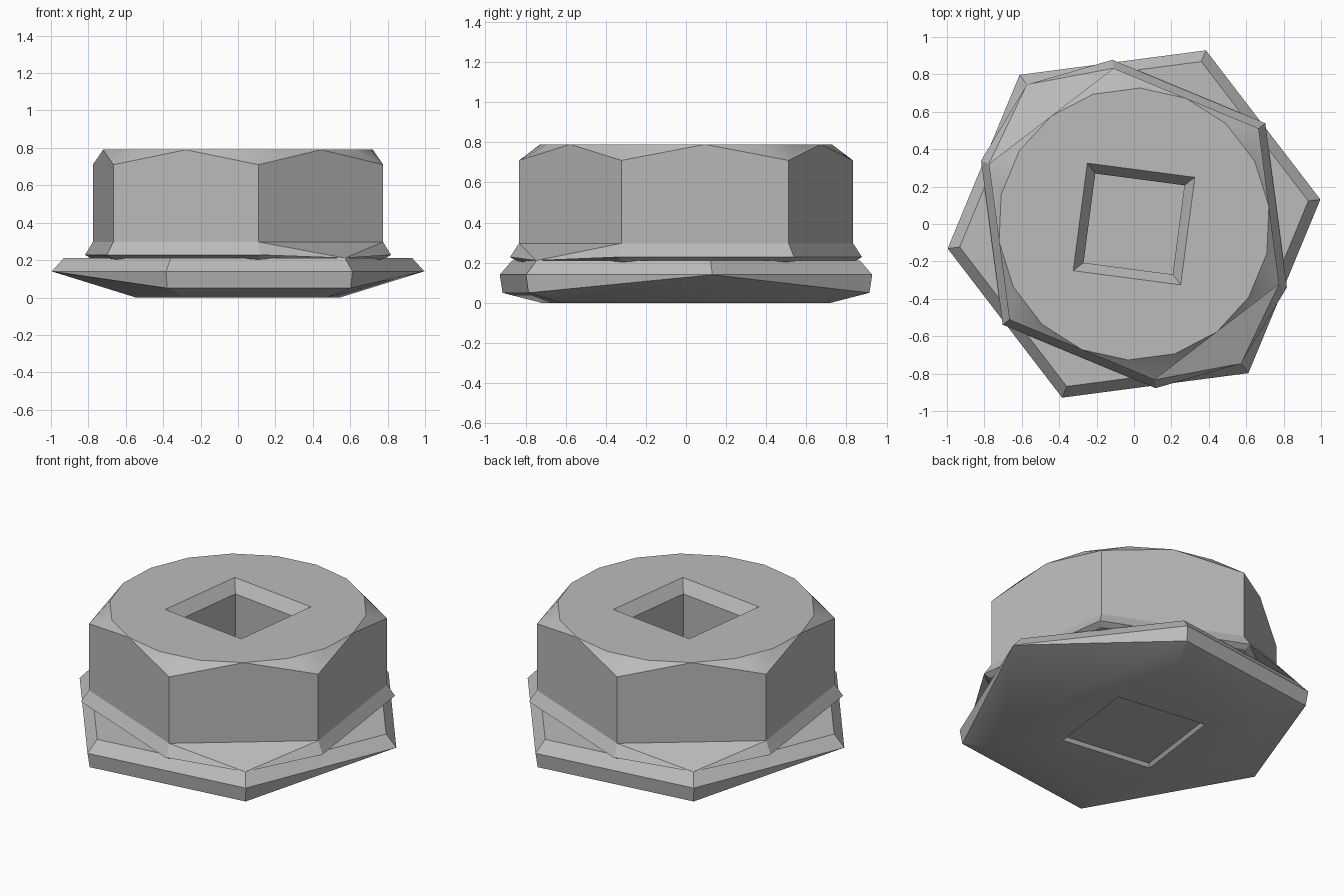
import bpy, bmesh
from math import sin, cos, radians

cube = bpy.data.objects.get("Cube")
if cube:
    bpy.data.objects.remove(cube)

steel = bpy.data.materials.new("grey_steel")
steel.use_nodes = True
GREY = (0.5, 0.5, 0.5, 1)
steel.diffuse_color = GREY
steel.node_tree.nodes["Principled BSDF"].inputs["Base Color"].default_value = GREY

HEX = 37.5       # turn of the nut corners and the square socket
FLANGE = 7.5     # turn of the flange corners


def ring(bm, sides, r, z, turn):
    """Ring of verts; r and z may be functions of the corner index."""
    out = []
    for i in range(sides):
        a = radians(turn + 360 * i / sides)
        ri = r(i) if callable(r) else r
        zi = z(i) if callable(z) else z
        out.append(bm.verts.new((ri * cos(a), ri * sin(a), zi)))
    return out


def skin(bm, rings):
    for lo, hi in zip(rings, rings[1:]):
        n = len(lo)
        for i in range(n):
            j = (i + 1) % n
            bm.faces.new((lo[i], lo[j], hi[j], hi[i]))


def fill_between(bm, outer, inner):
    edges = []
    for loop in (outer, inner):
        for a, b in zip(loop, loop[1:] + loop[:1]):
            edges.append(bm.edges.get((a, b)) or bm.edges.new((a, b)))
    bmesh.ops.triangle_fill(bm, use_beauty=True, edges=edges)


def finish(bm, name):
    bmesh.ops.remove_doubles(bm, verts=bm.verts, dist=0.0005)
    bmesh.ops.recalc_face_normals(bm, faces=bm.faces)
    mesh = bpy.data.meshes.new(name)
    bm.to_mesh(mesh)
    bm.free()
    mesh.materials.append(steel)
    ob = bpy.data.objects.new(name, mesh)
    bpy.context.collection.objects.link(ob)
    bpy.ops.object.select_all(action='DESELECT')
    ob.select_set(True)
    bpy.context.view_layer.objects.active = ob
    bpy.ops.object.shade_smooth_by_angle(angle=radians(20))
    return ob


# Hex nut: undercut collar, flared foot, sides, rounded top chamfer
bm = bmesh.new()
profile = [(0.80, 0.20), (0.85, 0.208), (0.885, 0.228), (0.84, 0.297)]
rings = [ring(bm, 6, r, z, HEX) for r, z in profile]
skin(bm, rings)
base = rings[-1]
shoulder = ring(bm, 6, 0.84, 0.71, HEX)
crown = ring(bm, 18, 0.7275, 0.79, FLANGE)
for i in range(6):
    j = (i + 1) % 6
    arc = [crown[(3 * i + k) % 18] for k in range(4)]
    for a, b in zip(arc, arc[1:]):
        bm.faces.new((shoulder[i], b, a))
    bm.faces.new((base[i], base[j], shoulder[j], arc[3], shoulder[i]))

# Square socket with a bevelled mouth
socket = [ring(bm, 4, r, z, HEX) for r, z in [(0.41, 0.79), (0.34, 0.72), (0.34, 0.05)]]
skin(bm, socket)
bm.faces.new(socket[-1])
fill_between(bm, crown, socket[0])
finish(bm, "hex_nut")

# Flange: two opposite corners come to a point, the others keep a short wall
bm = bmesh.new()


def pointed(i):
    return i % 3 == 0


bottom = ring(bm, 6, lambda i: 0.55 if pointed(i) else 0.78, 0.0, FLANGE)
flange = [
    bottom,
    ring(bm, 6, lambda i: 1.005 if pointed(i) else 0.99,
         lambda i: 0.14 if pointed(i) else 0.05, FLANGE),
    ring(bm, 6, 1.005, 0.14, FLANGE),
    ring(bm, 6, 0.94, 0.21, FLANGE),
    ring(bm, 6, 0.6, 0.212, FLANGE),
]
skin(bm, flange)
# Shallow square recess underneath
recess = [ring(bm, 4, r, z, HEX) for r, z in [(0.41, 0.0), (0.39, 0.02)]]
skin(bm, recess)
bm.faces.new(recess[-1])
fill_between(bm, bottom, recess[0])
finish(bm, "flange")

# Sloping webs from the nut foot to two opposite flange corners
for name, turn in (("back_web", 127.5), ("front_web", 307.5)):
    bm = bmesh.new()

    def point(r, z, angle):
        a = radians(angle)
        return bm.verts.new((r * cos(a), r * sin(a), z))

    tip = point(0.94, 0.211, turn)
    top = [point(0.84, 0.297, turn + s) for s in (-30, 30)]
    low = [point(0.885, 0.228, turn + s) for s in (-30, 30)]
    bm.faces.new((top[0], tip, top[1]))
    bm.faces.new((low[0], tip, top[0]))
    bm.faces.new((tip, low[1], top[1]))
    bm.faces.new((low[1], tip, low[0]))
    bm.faces.new((low[0], top[0], top[1], low[1]))
    finish(bm, name)
